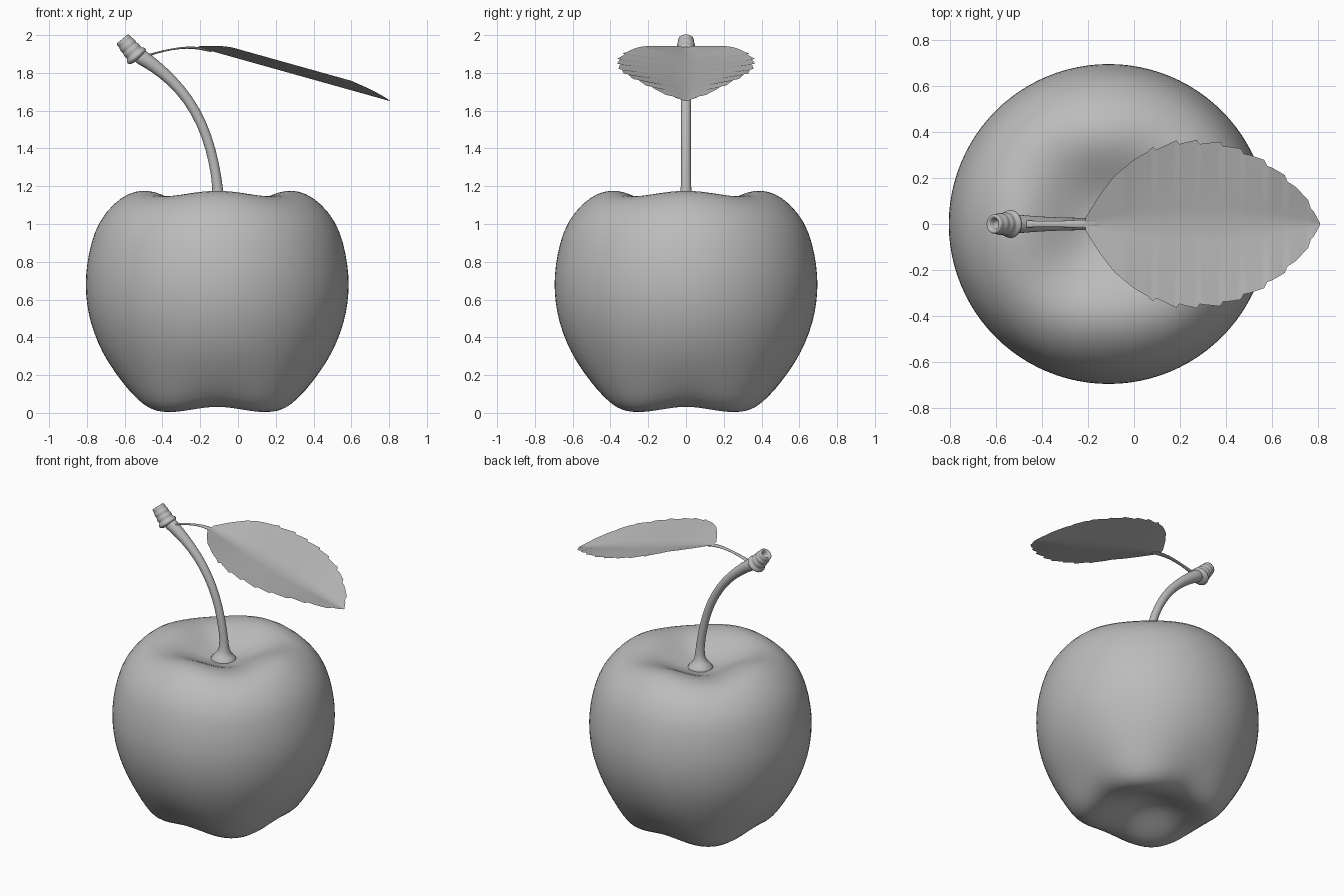
import bpy, bmesh, math
from mathutils import Vector

if "Cube" in bpy.data.objects:
    bpy.data.objects.remove(bpy.data.objects["Cube"])

grey = bpy.data.materials.new("plain_grey")
grey.use_nodes = True
grey.diffuse_color = (0.5, 0.5, 0.5, 1)
grey.node_tree.nodes["Principled BSDF"].inputs["Base Color"].default_value = (0.5, 0.5, 0.5, 1)

CX = -0.11  # fruit axis


def finish(name, bm, levels=0):
    bmesh.ops.recalc_face_normals(bm, faces=bm.faces)
    for f in bm.faces:
        f.smooth = True
    mesh = bpy.data.meshes.new(name)
    bm.to_mesh(mesh)
    bm.free()
    mesh.materials.append(grey)
    obj = bpy.data.objects.new(name, mesh)
    bpy.context.collection.objects.link(obj)
    if levels:
        mod = obj.modifiers.new("smooth", "SUBSURF")
        mod.levels = mod.render_levels = levels


def loft(bm, rings):
    """Join closed rings of points with quads and cap both ends."""
    rows = [[bm.verts.new(p) for p in ring] for ring in rings]
    n = len(rows[0])
    for a, b in zip(rows, rows[1:]):
        for i in range(n):
            j = (i + 1) % n
            bm.faces.new((a[i], a[j], b[j], b[i]))
    for row in (rows[0], rows[-1]):
        centre = bm.verts.new(sum((v.co for v in row), Vector()) / n)
        for i in range(n):
            bm.faces.new((row[i], row[(i + 1) % n], centre))


def tube(name, path, sides=12, flat=1.0):
    """Tube along (x, z, radius) stations in the y = 0 plane; it may turn back into itself."""
    rings, last = [], None
    for k, (x, z, r) in enumerate(path):
        a, b = path[max(k - 1, 0)], path[min(k + 1, len(path) - 1)]
        t = Vector((b[0] - a[0], 0, b[1] - a[1])).normalized()
        if last and t.dot(last) < 0:
            t = -t
        last = t
        side = Vector((t.z, 0, -t.x)) * flat
        rings.append([Vector((x, 0, z)) + side * r * math.cos(u) + Vector((0, r * math.sin(u), 0))
                      for u in (math.tau * i / sides for i in range(sides))])
    bm = bmesh.new()
    loft(bm, rings)
    finish(name, bm, 1)


def lerp_table(table, x):
    for (x0, y0), (x1, y1) in zip(table, table[1:]):
        if x <= x1:
            return y0 + (y1 - y0) * (x - x0) / (x1 - x0)
    return table[-1][1]


# Fruit: turned profile with four soft lobes at both ends
profile = [(.03, 1.06), (.09, 1.065), (.16, 1.085), (.25, 1.128), (.33, 1.158), (.40, 1.164),
           (.47, 1.152), (.55, 1.105), (.63, 1.01), (.67, .9), (.693, .78), (.70, .68),
           (.693, .58), (.675, .48), (.637, .37), (.59, .27), (.515, .15), (.455, .068),
           (.40, .028), (.34, .014), (.27, .025), (.18, .06), (.1, .095), (.03, .105)]
SEGMENTS = 48
rings = []
for r, z in profile:
    lobe = 0.016 * math.exp(-((r - .38) / .17) ** 2)
    spread = 1.6 * lobe if z < .5 else 0
    ring = []
    for i in range(SEGMENTS):
        u = math.tau * i / SEGMENTS
        c = math.cos(4 * u)
        rr = r - spread * c
        ring.append((CX + rr * math.cos(u), rr * math.sin(u), z + lobe * c))
    rings.append(ring)
bm = bmesh.new()
loft(bm, rings)
finish("fruit_body", bm, 1)

# Stem: flared foot, curved shaft
tube("stem", [(-.11, 1.03, .085), (-.11, 1.07, .088), (-.11, 1.09, .06), (-.107, 1.12, .036),
              (-.105, 1.18, .028), (-.125, 1.32, .027), (-.165, 1.47, .027), (-.225, 1.6, .028),
              (-.305, 1.715, .029), (-.4, 1.805, .033), (-.48, 1.865, .04), (-.54, 1.9, .045)])

# Ridged stem end with a hollow tip: (distance along the axis, radius)
knob = [(0, .04), (.01, .064), (.025, .066), (.038, .048), (.05, .053), (.066, .053),
        (.074, .045), (.084, .05), (.1, .05), (.108, .043), (.125, .045), (.137, .042),
        (.137, .03), (.12, .022), (.1, .018)]
tube("stem_knob", [(-.525 - .64 * d, 1.875 + .77 * d, r) for d, r in knob])

# Leaf stalk
tube("leaf_stalk", [(-.5, 1.885, .022), (-.43, 1.908, .014), (-.35, 1.926, .014),
                    (-.27, 1.936, .017), (-.2, 1.931, .024), (-.14, 1.912, .01)], 8, .35)

# Leaf blade: folded sheet with a toothed edge
outline = [(-.21, .03), (-.15, .126), (-.085, .21), (0, .28), (.09, .332), (.2, .358), (.3, .358),
           (.4, .345), (.5, .307), (.6, .25), (.7, .168), (.765, .085), (.795, .03), (.808, .006)]
STEPS, HALF = 80, 5
bm = bmesh.new()
rows = []
for i in range(STEPS + 1):
    x = -.21 + 1.018 * i / STEPS
    smooth_w = lerp_table(outline, x)
    w = smooth_w
    if .06 < x < .77:
        w += .022 * ((x * 10.5) % 1 - .5)
    mid = 1.932 - .28 * (x + .2)
    lift = .05 * min(1, smooth_w / .25)
    rows.append([bm.verts.new((x, w * k / HALF, mid + lift * abs(k / HALF)))
                 for k in range(-HALF, HALF + 1)])
for a, b in zip(rows, rows[1:]):
    for j in range(2 * HALF):
        bm.faces.new((a[j], b[j], b[j + 1], a[j + 1]))
finish("leaf_blade", bm)
